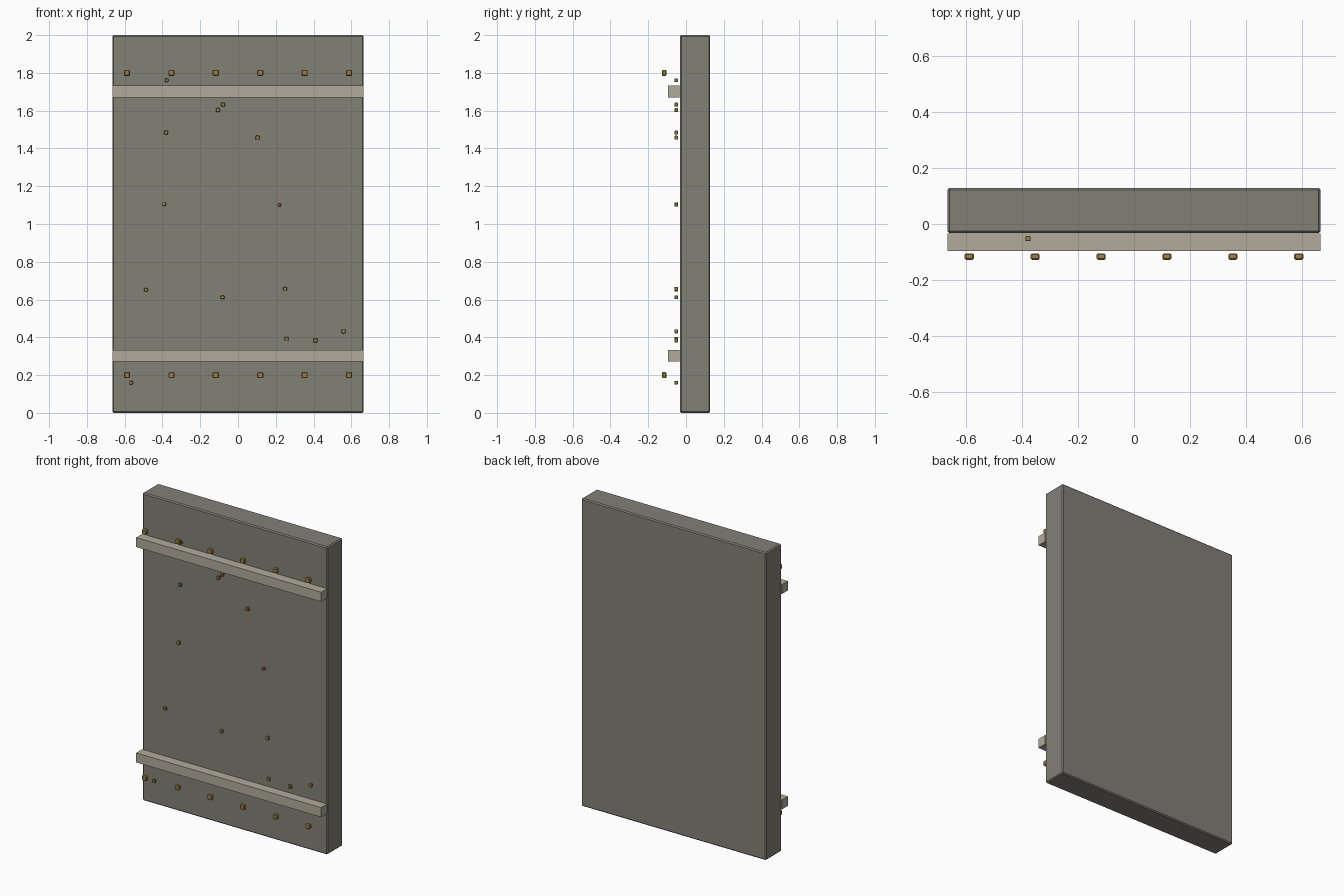
import bpy


def material(name, rgb):
    m = bpy.data.materials.new(name)
    m.diffuse_color = (*rgb, 1.0)
    return m


STONE = material("grey stone", (0.225, 0.218, 0.183))
TRIM = material("pale trim", (0.44, 0.41, 0.325))
BRASS = material("aged brass", (0.36, 0.23, 0.07))


def box(name, centre, size, mat, bevel=0.0):
    bpy.ops.mesh.primitive_cube_add(size=1, location=centre)
    ob = bpy.context.object
    ob.name = name
    ob.scale = size
    bpy.ops.object.transform_apply(location=False, rotation=False, scale=True)
    ob.data.materials.append(mat)
    if bevel:
        mod = ob.modifiers.new("soft edges", 'BEVEL')
        mod.width = bevel
        mod.segments = 1
    return ob


# Main slab
box("slab", (0, 0.048, 1.0), (1.33, 0.16, 2.0), STONE, 0.007)

for label, rail_z, stud_z in (("lower", 0.302, 0.2), ("upper", 1.702, 1.8)):
    # Horizontal trim rail
    box(label + "_rail", (0, -0.065, rail_z), (1.33, 0.062, 0.062), TRIM)
    # Row of large studs
    for i in range(6):
        box(f"{label}_stud_{i + 1}", ((i - 2.5) * 0.235, -0.116, stud_z),
            (0.033, 0.023, 0.033), BRASS, 0.005)

# Small scattered studs: x, z, width
SMALL = [
    (-0.378, 1.761, 0.018), (-0.079, 1.632, 0.020), (-0.106, 1.603, 0.020),
    (-0.381, 1.484, 0.020), (0.103, 1.457, 0.021), (-0.391, 1.105, 0.020),
    (0.220, 1.100, 0.016), (-0.487, 0.652, 0.019), (-0.082, 0.612, 0.019),
    (0.249, 0.657, 0.020), (0.257, 0.392, 0.020), (0.410, 0.384, 0.021),
    (0.558, 0.432, 0.021), (-0.566, 0.160, 0.019),
]
for i, (x, z, w) in enumerate(SMALL):
    box(f"small_stud_{i + 1}", (x, -0.052, z), (w, 0.018, w), BRASS, 0.002)
